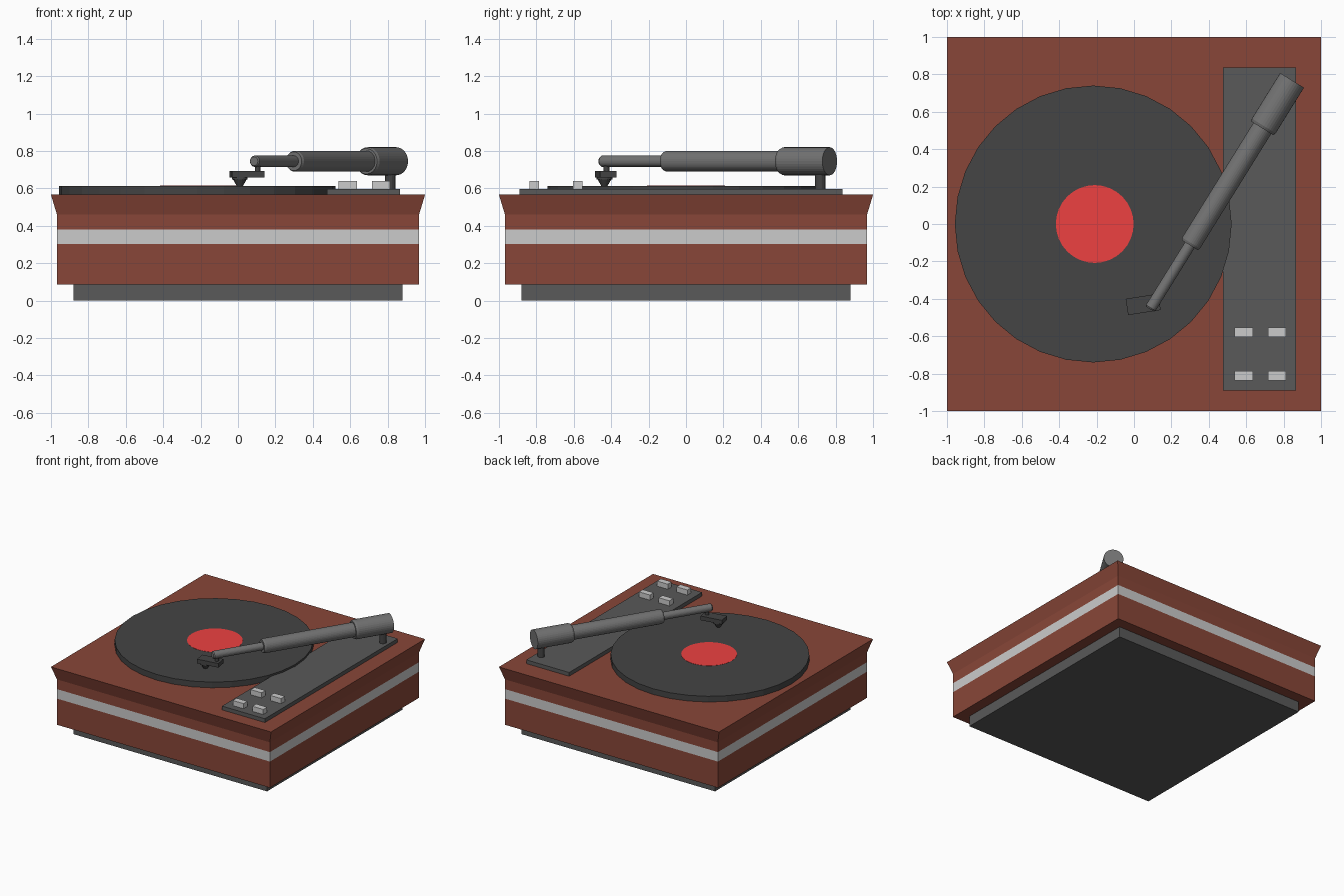
import bpy, bmesh, math
from mathutils import Vector, Matrix

if "Cube" in bpy.data.objects:
    bpy.data.objects.remove(bpy.data.objects["Cube"])


def material(name, r, g, b):
    m = bpy.data.materials.new(name)
    m.diffuse_color = (r, g, b, 1)
    m.use_nodes = True
    m.node_tree.nodes["Principled BSDF"].inputs["Base Color"].default_value = m.diffuse_color
    return m


WOOD = material("wood", 0.25, 0.062, 0.04)
SILVER = material("silver", 0.7, 0.7, 0.7)
VINYL = material("vinyl", 0.058, 0.058, 0.058)
DARK = material("dark_grey", 0.1, 0.1, 0.1)
METAL = material("arm_grey", 0.17, 0.17, 0.17)
RED = material("label_red", 0.85, 0.053, 0.053)


def finish(name, bm, *mats):
    bmesh.ops.recalc_face_normals(bm, faces=bm.faces)
    me = bpy.data.meshes.new(name)
    bm.to_mesh(me)
    bm.free()
    for m in mats:
        me.materials.append(m)
    ob = bpy.data.objects.new(name, me)
    bpy.context.collection.objects.link(ob)
    return ob


def loft(name, profile, sides, matrix, mats, band=None):
    """Stack rings of (radius, height), cap both ends; band = ring span using the 2nd material."""
    bm = bmesh.new()
    off = math.pi / 4 if sides == 4 else 0
    k = math.sqrt(2) if sides == 4 else 1
    rings = []
    for r, h in profile:
        rings.append([bm.verts.new((k * r * math.cos(off + 2 * math.pi * i / sides),
                                    k * r * math.sin(off + 2 * math.pi * i / sides), h))
                      for i in range(sides)])
    for n, (a, b) in enumerate(zip(rings, rings[1:])):
        for i in range(sides):
            j = (i + 1) % sides
            f = bm.faces.new((a[i], a[j], b[j], b[i]))
            f.material_index = int(n == band)
    bm.faces.new(rings[0])
    bm.faces.new(rings[-1])
    bm.transform(matrix)
    return finish(name, bm, *mats)


def box(name, centre, size, mat, angle=0):
    bm = bmesh.new()
    bmesh.ops.create_cube(bm, size=1)
    bm.transform(Matrix.Translation(centre) @ Matrix.Rotation(angle, 4, 'Z')
                 @ Matrix.Diagonal((*size, 1)))
    return finish(name, bm, mat)


def at(x, y):
    return Matrix.Translation((x, y, 0))


# Cabinet: plinth foot and flared wooden body with silver stripe
box("foot", (0, 0, 0.048), (1.76, 1.76, 0.096), DARK)
loft("cabinet", [(0.968, 0.087), (0.968, 0.302), (0.968, 0.38), (0.968, 0.46), (1.0, 0.566)],
     4, at(0, 0), (WOOD, SILVER), band=1)

# Record and its label
loft("record", [(0.74, 0.56), (0.74, 0.613)], 32, at(-0.218, 0), (VINYL,))
loft("record_label", [(0.208, 0.605), (0.208, 0.6145)], 32, at(-0.21, 0), (RED,))

# Control panel with four buttons
box("control_panel", (0.672, -0.027, 0.579), (0.39, 1.725, 0.036), DARK)
for i, x in enumerate((0.587, 0.765)):
    for j, y in enumerate((-0.578, -0.811)):
        box(f"button_{i}{j}", (x, y, 0.616), (0.098, 0.05, 0.046), SILVER)

# Tone arm: turned, faceted profile laid along the arm's direction
start, end = Vector((0.095, -0.44, 0.745)), Vector((0.845, 0.768, 0.745))
axis = (end - start).to_track_quat('Z', 'Y').to_matrix().to_4x4()
loft("tone_arm", [(0.024, -0.018), (0.03, -0.01), (0.03, 0.385), (0.05, 0.385), (0.056, 0.398),
                  (0.056, 1.12), (0.068, 1.12), (0.075, 1.135), (0.075, 1.422)],
     32, Matrix.Translation(start) @ axis, (METAL,))
loft("arm_post", [(0.027, 0.59), (0.027, 0.71)], 16, at(0.814, 0.718), (VINYL,))

# Head shell with connector and stylus
box("head_shell", (0.049, -0.43, 0.676), (0.176, 0.088, 0.034), VINYL, math.radians(9))
loft("head_connector", [(0.015, 0.69), (0.015, 0.735)], 16, at(0.105, -0.425), (VINYL,))
loft("stylus", [(0.016, 0.612), (0.036, 0.647), (0.042, 0.647), (0.042, 0.662)],
     16, at(0.01, -0.436), (VINYL,))
